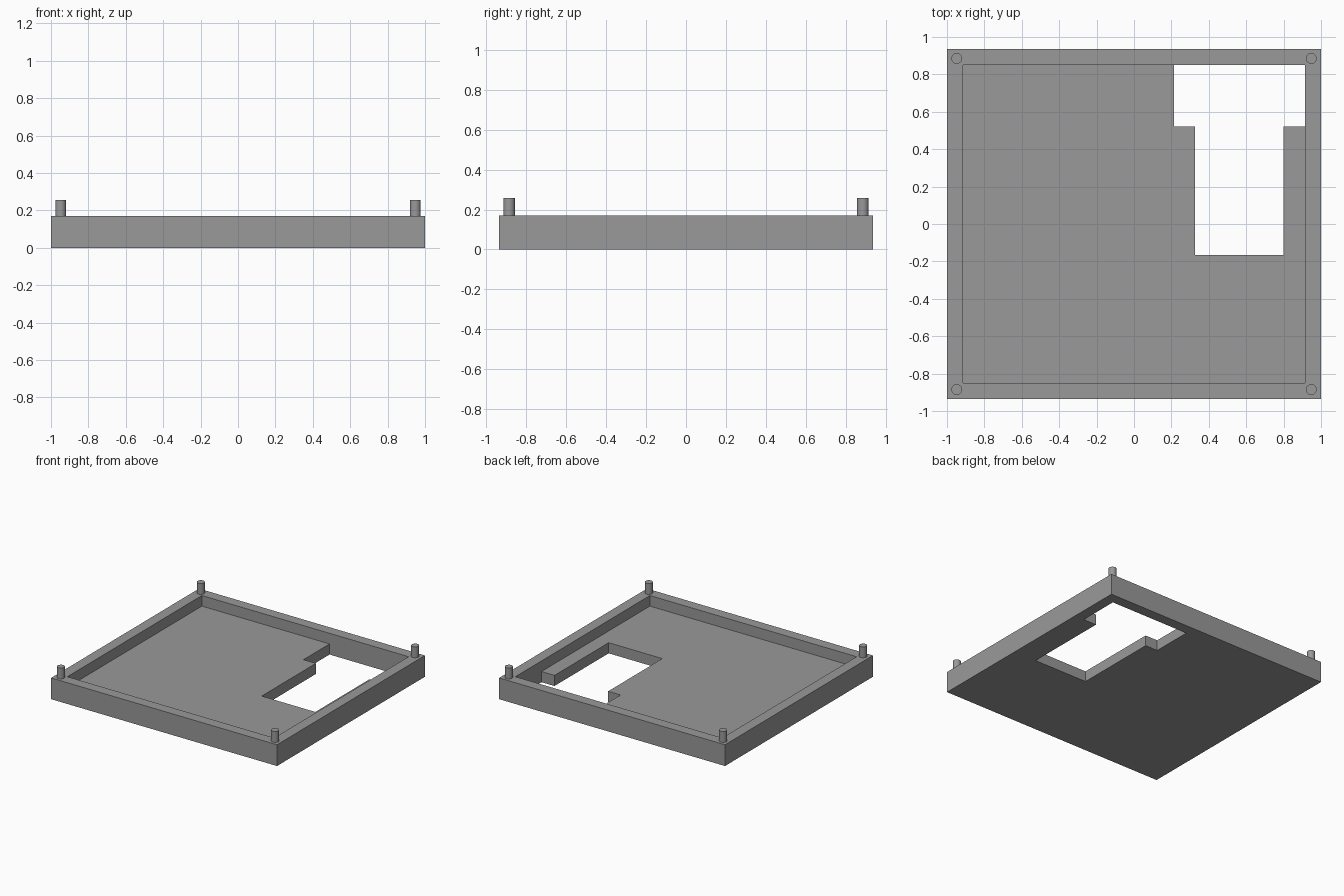
import bpy, bmesh

if "Cube" in bpy.data.objects:
    bpy.data.objects.remove(bpy.data.objects["Cube"])

GREY = bpy.data.materials.new("plain_grey")
GREY.diffuse_color = (0.32, 0.32, 0.32, 1)
GREY.use_nodes = True
GREY.node_tree.nodes["Principled BSDF"].inputs["Base Color"].default_value = GREY.diffuse_color

RIM, FLOOR, PEG_TOP = 0.17, 0.085, 0.257
XS = [-1, -0.915, 0.215, 0.325, 0.80, 0.915, 1]
YS = [-0.935, -0.85, -0.165, 0.52, 0.85, 0.935]
ZS = [0, FLOOR, RIM]


def add_object(name, bm):
    mesh = bpy.data.meshes.new(name)
    bm.to_mesh(mesh)
    bm.free()
    mesh.materials.append(GREY)
    obj = bpy.data.objects.new(name, mesh)
    bpy.context.collection.objects.link(obj)
    return obj


def solid(i, j, k):
    """Is this block of the tray filled?"""
    if not (0 <= i < 6 and 0 <= j < 5 and 0 <= k < 2):
        return False
    if i in (0, 5) or j in (0, 4):
        return True                       # surrounding wall
    if k == 1:
        return False                      # open cavity
    wide_slot = j == 3 and i >= 2
    narrow_slot = j == 2 and i == 3
    return not (wide_slot or narrow_slot)


# Tray: wall, floor and T-shaped opening as one closed shell
bm = bmesh.new()
axes = (XS, YS, ZS)
for i in range(6):
    for j in range(5):
        for k in range(2):
            if not solid(i, j, k):
                continue
            cell = (i, j, k)
            for axis in range(3):
                for side in (0, 1):
                    near = list(cell)
                    near[axis] += 2 * side - 1
                    if solid(*near):
                        continue
                    a, b = (axis + 1) % 3, (axis + 2) % 3
                    verts = []
                    for da, db in ((0, 0), (1, 0), (1, 1), (0, 1)):
                        p = list(cell)
                        p[axis] += side
                        p[a] += da
                        p[b] += db
                        verts.append(bm.verts.new([axes[n][p[n]] for n in range(3)]))
                    bm.faces.new(verts if side else verts[::-1])
bmesh.ops.remove_doubles(bm, verts=bm.verts, dist=1e-5)
bmesh.ops.dissolve_limit(bm, angle_limit=0.01, verts=bm.verts, edges=bm.edges)
bmesh.ops.recalc_face_normals(bm, faces=bm.faces)
add_object("tray", bm)

# Locating pegs on the rim corners
for sx, x_name in ((-1, "left"), (1, "right")):
    for sy, y_name in ((-1, "front"), (1, "back")):
        bm = bmesh.new()
        bmesh.ops.create_cone(bm, cap_ends=True, segments=32, radius1=0.029,
                              radius2=0.029, depth=PEG_TOP - RIM)
        peg = add_object(f"peg_{y_name}_{x_name}", bm)
        peg.location = (sx * 0.948, sy * 0.885, (PEG_TOP + RIM) / 2)
        bpy.ops.object.select_all(action='DESELECT')
        peg.select_set(True)
        bpy.context.view_layer.objects.active = peg
        bpy.ops.object.shade_smooth_by_angle()
